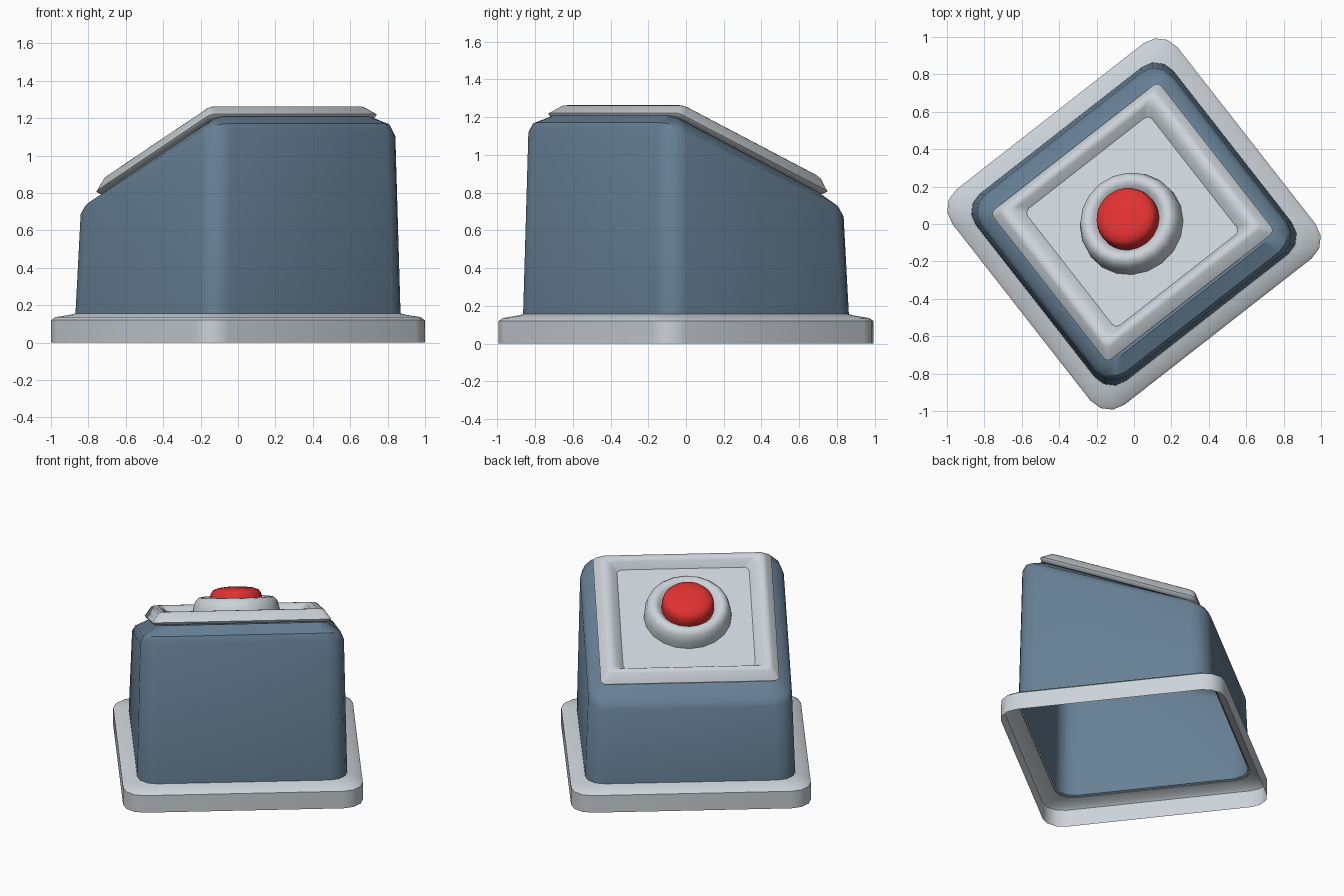
import bpy, bmesh, math
from mathutils import Matrix

if "Cube" in bpy.data.objects:
    bpy.data.objects.remove(bpy.data.objects["Cube"])

def material(name, rgb):
    m = bpy.data.materials.new(name)
    m.diffuse_color = (*rgb, 1)
    m.use_nodes = True
    m.node_tree.nodes["Principled BSDF"].inputs["Base Color"].default_value = m.diffuse_color
    return m

GREY = material("light grey", (0.60, 0.65, 0.69))
BLUE = material("slate blue", (0.135, 0.215, 0.30))
RED = material("button red", (0.75, 0.03, 0.03))

TURN = Matrix.Rotation(math.radians(38), 4, 'Z')
TILT = TURN @ Matrix.Translation((0, 0.0075, 1.0)) @ Matrix.Rotation(math.radians(-22.5), 4, 'X')

def rounded_rect(hu, hv, r, segs):
    """Outline of a rectangle with rounded corners, anticlockwise."""
    pts = []
    for i, (sx, sy) in enumerate(((1, 1), (-1, 1), (-1, -1), (1, -1))):
        for k in range(segs + 1):
            a = math.pi / 2 * (i + k / segs)
            pts.append((sx * (hu - r) + r * math.cos(a), sy * (hv - r) + r * math.sin(a)))
    return pts

def circle(r, n):
    return [(r * math.cos(2 * math.pi * i / n), r * math.sin(2 * math.pi * i / n)) for i in range(n)]

def loft(name, rings, mat, matrix, cap=False, angle=35):
    """Skin a stack of rings; each ring is (outline, height, slope along y)."""
    bm = bmesh.new()
    loops = [[bm.verts.new((x, y, z + s * y)) for x, y in pts] for pts, z, s in rings]
    for a, b in zip(loops, loops[1:]):
        n = len(a)
        for i in range(n):
            j = (i + 1) % n
            bm.faces.new((a[i], a[j], b[j], b[i]))
    if cap:
        bm.faces.new(loops[-1])
    me = bpy.data.meshes.new(name)
    bm.to_mesh(me)
    bm.free()
    me.transform(matrix)
    me.materials.append(mat)
    ob = bpy.data.objects.new(name, me)
    bpy.context.collection.objects.link(ob)
    bpy.ops.object.select_all(action='DESELECT')
    ob.select_set(True)
    bpy.context.view_layer.objects.active = ob
    bpy.ops.object.shade_smooth_by_angle(angle=math.radians(angle))
    return ob

# open-bottomed base flange
loft("base_flange", [(rounded_rect(u, v, r, 3), z, 0) for u, v, r, z in (
    (0.765, 0.73, 0.13, 0), (0.765, 0.73, 0.13, 0.12),
    (0.748, 0.713, 0.125, 0.136), (0.685, 0.65, 0.12, 0.15), (0.66, 0.625, 0.12, 0.16))], GREY, TURN)

# hollow housing with a sloping, bevelled top
loft("housing", [(rounded_rect(u, v, r, 3), z, s) for u, v, r, z, s in (
    (0.67, 0.635, 0.12, 0.15, 0), (0.65, 0.615, 0.12, 0.895, -0.374),
    (0.63, 0.595, 0.11, 0.94, -0.39), (0.54, 0.51, 0.06, 0.998, -0.415))],
    BLUE, TURN, cap=True, angle=40)

# raised frame around the tilted panel
loft("panel_frame", [(rounded_rect(u, v, r, 2), z, 0) for u, v, r, z in (
    (0.48, 0.46, 0.02, 0.0), (0.56, 0.54, 0.03, 0.0), (0.57, 0.55, 0.03, 0.014),
    (0.53, 0.51, 0.03, 0.072), (0.515, 0.495, 0.03, 0.08), (0.49, 0.475, 0.03, 0.08),
    (0.46, 0.46, 0.03, 0.065), (0.42, 0.427, 0.03, 0.02))], GREY, TILT, angle=50)

# recessed panel floor
loft("panel_floor", [(rounded_rect(0.425, 0.432, 0.03, 2), 0.022, 0)], GREY, TILT, cap=True)

# collar around the button
SHIFT = TILT @ Matrix.Translation((-0.01, -0.015, 0))
loft("button_collar", [(circle(r, 20), z, 0) for r, z in (
    (0.28, 0.02), (0.277, 0.07), (0.262, 0.12), (0.24, 0.143), (0.215, 0.147),
    (0.19, 0.135), (0.165, 0.1))], GREY, SHIFT, angle=50)

# domed push button
loft("push_button", [(circle(r, 32), z, 0) for r, z in (
    (0.167, 0.09), (0.167, 0.14), (0.16, 0.17), (0.145, 0.19),
    (0.11, 0.203), (0.06, 0.209), (0.02, 0.21))], RED, SHIFT, cap=True, angle=50)
